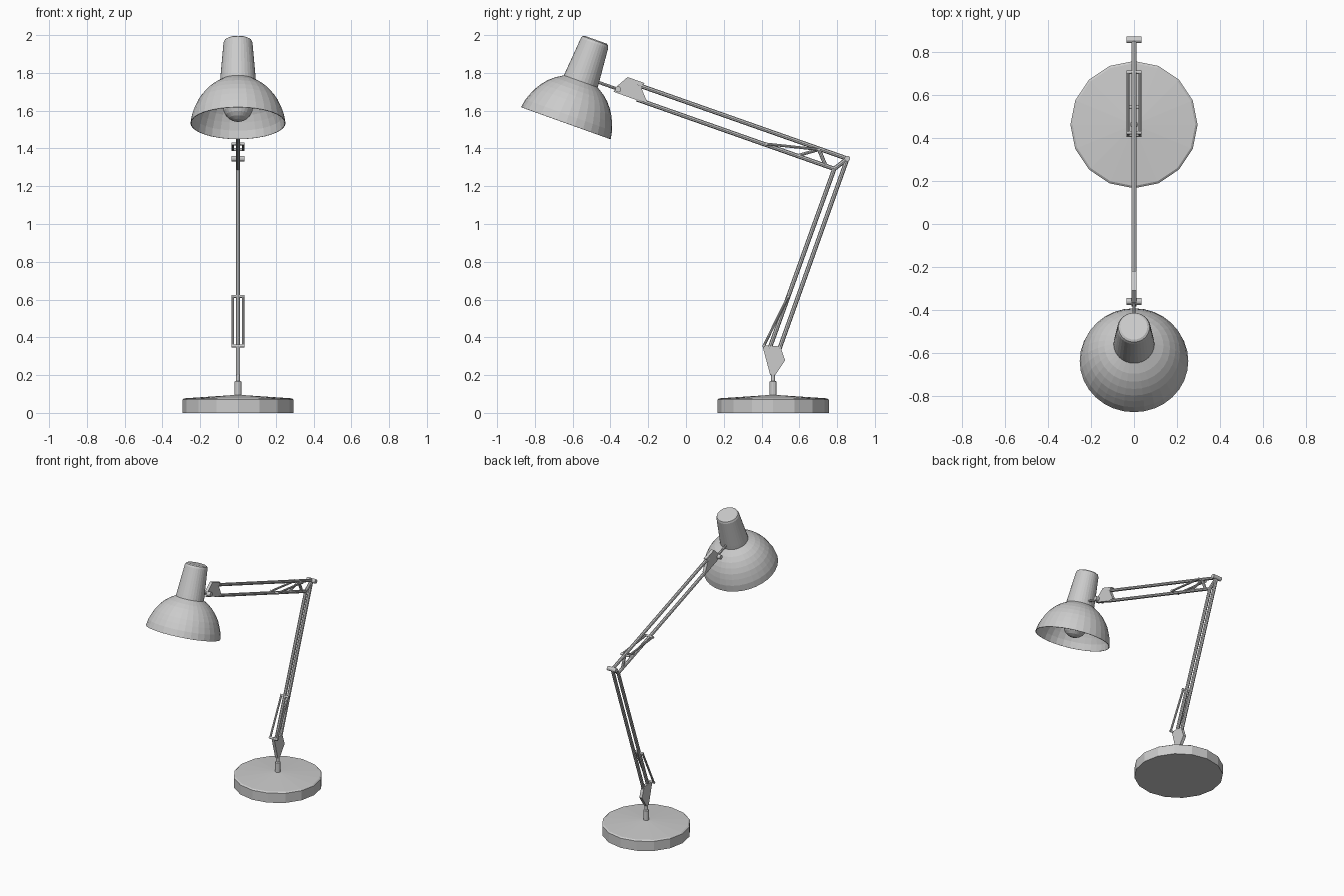
import bpy, bmesh, math
from mathutils import Vector, Matrix

if "Cube" in bpy.data.objects:
    bpy.data.objects.remove(bpy.data.objects["Cube"])


def finish(name, bm):
    bmesh.ops.recalc_face_normals(bm, faces=bm.faces)
    me = bpy.data.meshes.new(name)
    bm.to_mesh(me)
    bm.free()
    ob = bpy.data.objects.new(name, me)
    bpy.context.collection.objects.link(ob)
    return ob


def rod(name, a, b, r, sides=8):
    """Cylinder between two points."""
    a, b = Vector(a), Vector(b)
    bm = bmesh.new()
    rot = (b - a).to_track_quat('Z', 'Y').to_matrix().to_4x4()
    bmesh.ops.create_cone(bm, cap_ends=True, segments=sides, radius1=r, radius2=r,
                          depth=(b - a).length,
                          matrix=Matrix.Translation((a + b) / 2) @ rot)
    return finish(name, bm)


def side_rod(name, p, q, r, x=0.0):
    """Rod lying in the side (y, z) plane at a given x."""
    return rod(name, (x, *p), (x, *q), r)


def pin(name, p, r, half):
    return rod(name, (-half, *p), (half, *p), r, 12)


def plate(name, pts, half):
    """Side profile extruded across x."""
    bm = bmesh.new()
    f = bm.faces.new([bm.verts.new((-half, *p)) for p in pts])
    ext = bmesh.ops.extrude_face_region(bm, geom=[f])
    verts = [v for v in ext['geom'] if isinstance(v, bmesh.types.BMVert)]
    bmesh.ops.translate(bm, verts=verts, vec=(2 * half, 0, 0))
    return finish(name, bm)


def lathe(name, profile, sides, matrix):
    """Revolve (radius, height) points about local z."""
    bm = bmesh.new()
    vs = [bm.verts.new((r, 0, h)) for r, h in profile]
    es = [bm.edges.new(e) for e in zip(vs, vs[1:])]
    bmesh.ops.spin(bm, geom=vs + es, cent=(0, 0, 0), axis=(0, 0, 1),
                   angle=math.tau, steps=sides)
    bmesh.ops.remove_doubles(bm, verts=bm.verts, dist=1e-4)
    bm.transform(matrix)
    return finish(name, bm)


# Base and post
BASE_Y = 0.461
at_base = Matrix.Translation((0, BASE_Y, 0))
lathe("base", [(0, 0), (0.295, 0), (0.295, 0.07), (0.285, 0.077), (0, 0.096)], 16, at_base)
lathe("post", [(0, 0.08), (0.018, 0.08), (0.018, 0.165), (0.011, 0.17),
               (0.011, 0.22), (0, 0.22)], 12, at_base)

# Bracket joining the post to the lower arm
plate("lower_bracket", [(0.446, 0.20), (0.404, 0.357), (0.499, 0.352),
                        (0.525, 0.278), (0.472, 0.20)], 0.011)

# Lower arm: two parallel bars and the elbow
ELBOW, KNEE = (0.854, 1.346), (0.785, 1.292)
BAR = 0.0115
side_rod("lower_arm_back", (0.495, 0.34), ELBOW, BAR)
side_rod("lower_arm_front", (0.442, 0.34), KNEE, BAR)
side_rod("elbow_link", KNEE, ELBOW, BAR)
pin("elbow_pin", ELBOW, 0.015, 0.035)

# Upper arm: two parallel bars, end plate and pivot
side_rod("upper_arm_top", ELBOW, (-0.26, 1.738), BAR)
side_rod("upper_arm_bottom", KNEE, (-0.26, 1.660), BAR)
plate("upper_bracket", [(-0.309, 1.778), (-0.219, 1.746), (-0.24, 1.728), (-0.208, 1.652),
                        (-0.245, 1.650), (-0.383, 1.700), (-0.361, 1.733)], 0.011)
PIVOT = (-0.359, 1.713)
pin("shade_pivot", PIVOT, 0.016, 0.035)
side_rod("shade_stem", PIVOT, (-0.50, 1.763), 0.008)

# Strut carrying the upper springs
TIP = (0.704, 1.394)
side_rod("spring_strut_short", TIP, (0.738, 1.312), 0.010)
side_rod("spring_strut_long", TIP, (0.59, 1.362), 0.008)

# Paired springs with their cross pins
for label, p, q in (("lower", (0.412, 0.355), (0.541, 0.617)),
                    ("upper", TIP, (0.424, 1.424))):
    for side, x in (("left", -0.027), ("right", 0.027)):
        side_rod(f"{label}_spring_{side}", p, q, 0.007, x)
    pin(f"{label}_spring_pin_a", p, 0.008, 0.034)
    pin(f"{label}_spring_pin_b", q, 0.008, 0.034)

# Lamp head, tilted about the centre of its rim
head = Matrix.Translation((0, -0.636, 1.534)) @ Matrix.Rotation(-math.radians(19.7), 4, 'X')
shade = lathe("shade", [(0.252, 0), (0.244, 0.045), (0.229, 0.085), (0.213, 0.12),
                        (0.192, 0.152), (0.167, 0.182), (0.137, 0.208), (0.093, 0.236)],
              32, head)
wall = shade.modifiers.new("wall", 'SOLIDIFY')
wall.thickness = 0.004
lathe("shade_cap", [(0, 0.232), (0.095, 0.232), (0.093, 0.262), (0.077, 0.45),
                    (0.072, 0.463), (0.062, 0.469), (0, 0.469)], 32, head)

# Bulb and its neck
n = 10
ball = [(0.08 * math.sin(math.pi * i / n), 0.092 - 0.08 * math.cos(math.pi * i / n))
        for i in range(n - 1)]
lathe("bulb", [(0, 0.012)] + ball[1:] + [(0.036, 0.19), (0.036, 0.24), (0, 0.24)], 24, head)
